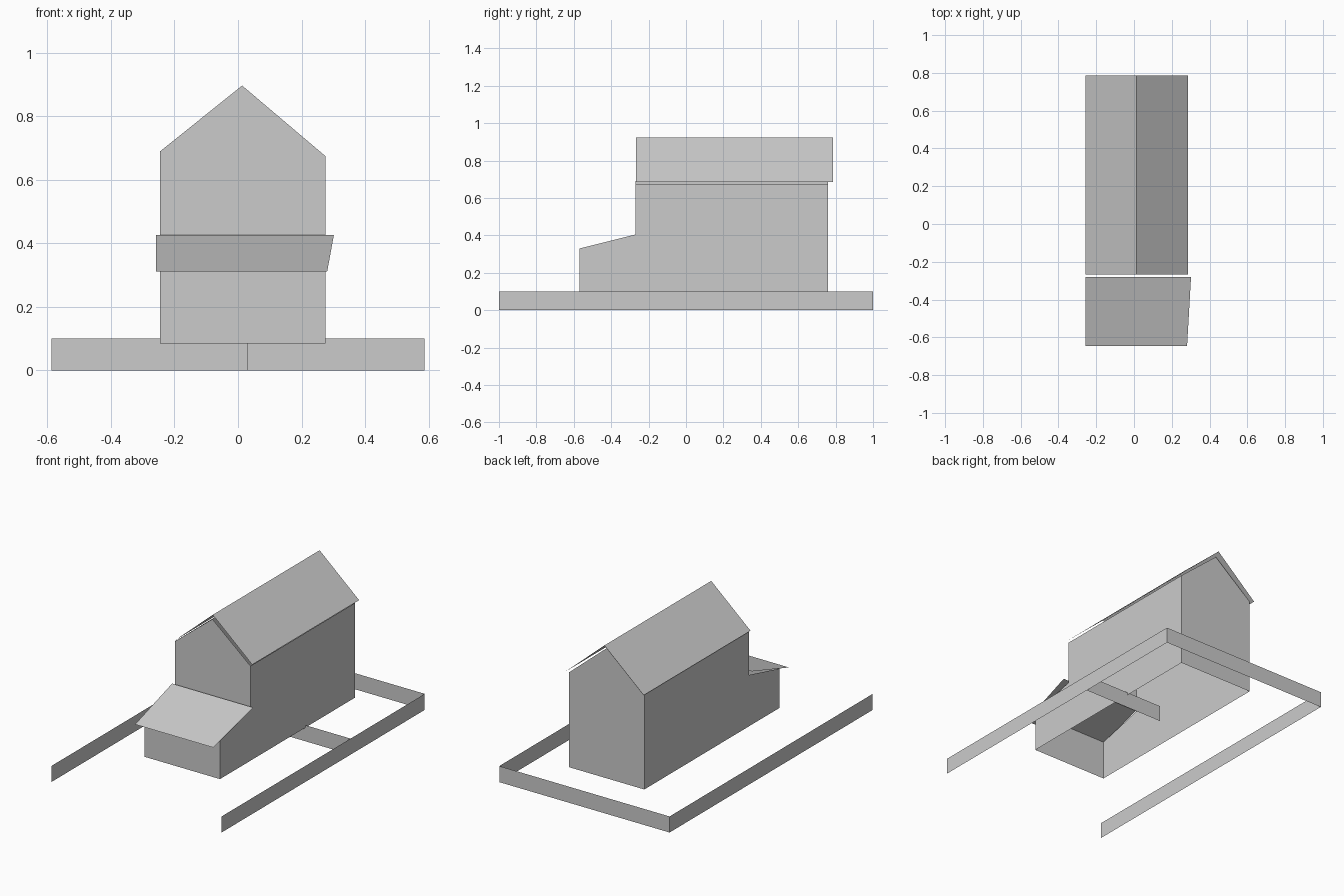
import bpy

cube = bpy.data.objects.get("Cube")
if cube:
    bpy.data.objects.remove(cube, do_unlink=True)

grey = bpy.data.materials.new("plain grey")
grey.use_nodes = True
colour = (0.6, 0.6, 0.6, 1)
grey.diffuse_color = colour
grey.node_tree.nodes["Principled BSDF"].inputs["Base Color"].default_value = colour


def sheet(name, *polygons):
    """Thin sheets, each given as an outward-facing ring of corners."""
    verts, faces = [], []
    for ring in polygons:
        faces.append(range(len(verts), len(verts) + len(ring)))
        verts.extend(ring)
    mesh = bpy.data.meshes.new(name)
    mesh.from_pydata(verts, [], [list(f) for f in faces])
    mesh.materials.append(grey)
    obj = bpy.data.objects.new(name, mesh)
    bpy.context.collection.objects.link(obj)
    return obj


def fence(name, a, b, height=0.1):
    """Upright strip between two ground points."""
    return sheet(name, [(*a, 0), (*b, 0), (*b, height), (*a, height)])


# House dimensions
left, right, ridge = -0.245, 0.275, 0.013
porch, front, back = -0.57, -0.27, 0.76
base, porch_top, step = 0.085, 0.33, 0.405
eave_l, eave_r, peak = 0.69, 0.675, 0.897


def side(x, eave):
    """Side wall with a stepped, sloping porch end."""
    return [(x, porch, base), (x, back, base), (x, back, eave),
            (x, front, eave), (x, front, step), (x, porch, porch_top)]


def gable(y, bottom):
    """Pentagonal end wall."""
    return [(left, y, bottom), (right, y, bottom), (right, y, eave_r),
            (ridge, y, peak), (left, y, eave_l)]


# Walls, open underneath
sheet("side_wall_left", side(right, eave_r))
sheet("side_wall_right", side(left, eave_l)[::-1])
sheet("front_gable", gable(front, step))
sheet("back_gable", gable(back, base)[::-1])
sheet("porch_front_wall", [(left, porch, base), (right, porch, base),
                           (right, porch, porch_top), (left, porch, porch_top)])

# Main roof, two slopes hovering just above the walls
y0, y1, top = -0.267, 0.785, 0.923
sheet("main_roof",
      [(0.285, y0, 0.685), (0.285, y1, 0.685), (ridge, y1, top), (ridge, y0, top)],
      [(ridge, y0, top), (ridge, y1, top), (-0.258, y1, 0.685), (-0.258, y0, 0.685)])

# Lean-to porch roof, flaring slightly on one side
sheet("porch_roof", [(-0.258, -0.645, 0.312), (0.281, -0.645, 0.312),
                     (0.302, -0.28, 0.427), (-0.258, -0.28, 0.427)])

# Boundary fence, open at the front, with one cross strip to the house
w = 0.587
fence("fence_left", (w, -1), (w, 1))
fence("fence_right", (-w, 1), (-w, -1))
fence("fence_back", (w, 1), (-w, 1))
fence("fence_cross", (0.028, 0.27), (w, 0.27))
